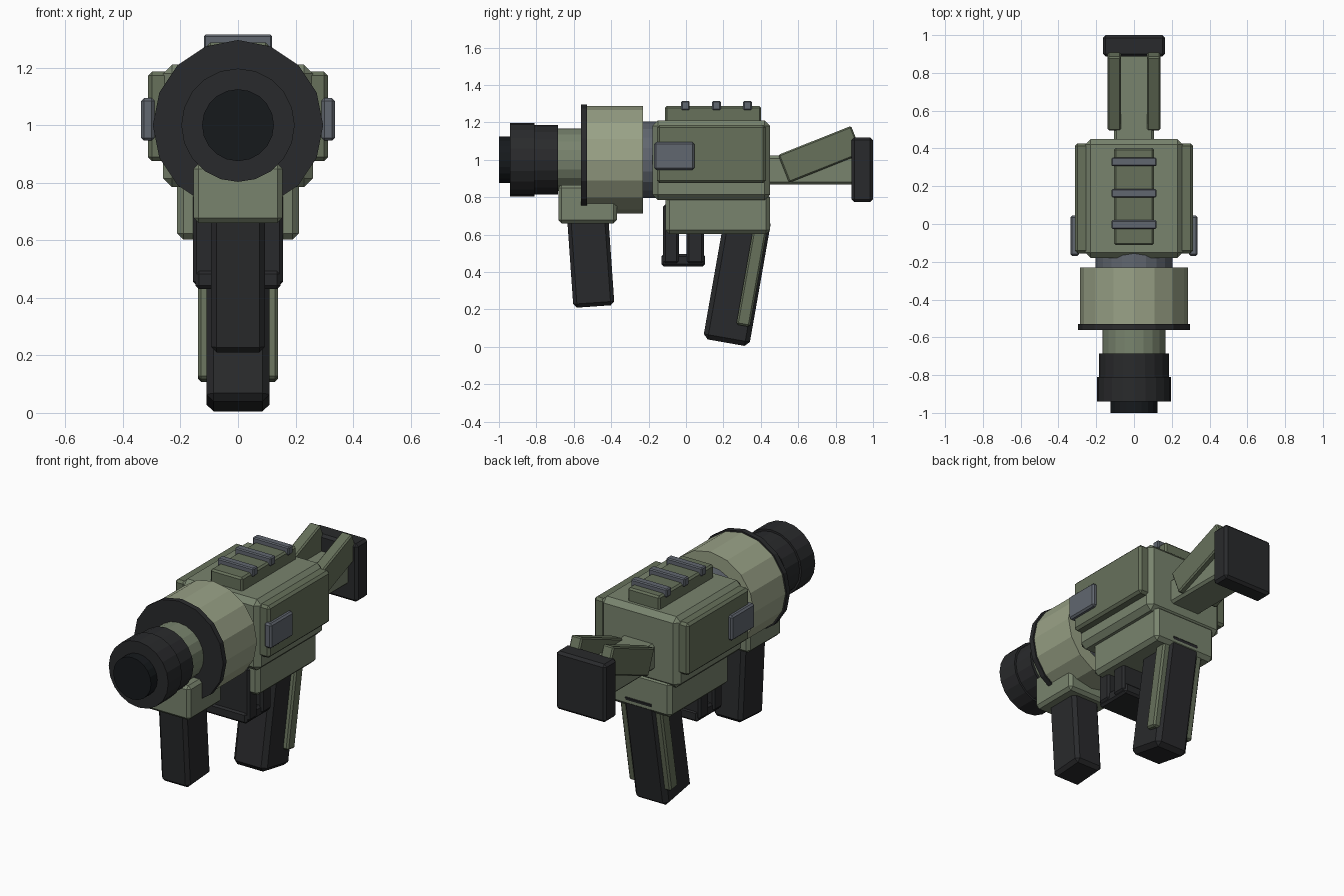
import bpy, bmesh, math
from mathutils import Matrix, Vector

if "Cube" in bpy.data.objects:
    bpy.data.objects.remove(bpy.data.objects["Cube"])


def material(name, rgb):
    m = bpy.data.materials.new(name)
    m.diffuse_color = (*rgb, 1)
    m.use_nodes = True
    m.node_tree.nodes["Principled BSDF"].inputs["Base Color"].default_value = m.diffuse_color
    return m


GREEN = material("olive", (0.19, 0.23, 0.155))
PANEL = material("dark_olive", (0.135, 0.165, 0.105))
LIGHT = material("light_olive", (0.32, 0.36, 0.24))
DARK = material("black_polymer", (0.022, 0.023, 0.025))
BORE = material("bore_black", (0.008, 0.010, 0.012))
STEEL = material("steel", (0.12, 0.135, 0.16))


def finish(name, bm, mat, bevel):
    bmesh.ops.recalc_face_normals(bm, faces=bm.faces)
    mesh = bpy.data.meshes.new(name)
    bm.to_mesh(mesh)
    bm.free()
    mesh.materials.append(mat)
    ob = bpy.data.objects.new(name, mesh)
    bpy.context.collection.objects.link(ob)
    if bevel:
        mod = ob.modifiers.new("chamfer", 'BEVEL')
        mod.width = bevel
        mod.segments = 1
        mod.limit_method = 'ANGLE'
    return ob


def box(name, x, y, z, mat, bevel=0.012, pivot=None, tilt=0, mirror=False):
    """Box from axis ranges; with a pivot, y and z are local to it and tilted about x."""
    bm = bmesh.new()
    size = [r[1] - r[0] for r in (x, y, z)]
    mid = [(r[1] + r[0]) / 2 for r in (x, y, z)]
    bmesh.ops.create_cube(bm, size=1, matrix=Matrix.Translation(mid) @ Matrix.Diagonal((*size, 1)))
    if pivot:
        m = Matrix.Translation((0, *pivot)) @ Matrix.Rotation(math.radians(tilt), 4, 'X')
        bmesh.ops.transform(bm, matrix=m, verts=bm.verts)
    ob = finish(name, bm, mat, bevel)
    if mirror:
        ob.modifiers.new("mirror", 'MIRROR')
    return ob


def tube(name, y0, y1, r, mat, sides=20):
    """Solid cylinder along y on the bore axis, with a vertex at the top."""
    bm = bmesh.new()
    rings = [[bm.verts.new((r * math.sin(a), y, 1 + r * math.cos(a)))
              for a in (2 * math.pi * i / sides for i in range(sides))] for y in (y0, y1)]
    bm.faces.new(rings[0])
    bm.faces.new(rings[1][::-1])
    for i in range(sides):
        j = (i + 1) % sides
        bm.faces.new((rings[0][i], rings[0][j], rings[1][j], rings[1][i]))
    return finish(name, bm, mat, 0)


def sym(w):
    return (-w, w)


# Barrel group
tube("muzzle_tip", -1.0, -0.92, 0.125, BORE)
tube("muzzle_ring", -0.94, -0.81, 0.197, DARK)
tube("muzzle_sleeve", -0.82, -0.685, 0.185, DARK)
tube("barrel_tube", -0.70, -0.54, 0.167, GREEN)
tube("drum_rim", -0.562, -0.53, 0.296, DARK, 16)
tube("drum", -0.54, -0.23, 0.287, LIGHT, 16)
tube("rear_collar", -0.25, -0.12, 0.204, STEEL)

# Receiver
box("receiver", sym(0.26), (-0.18, 0.45), (0.785, 1.21), GREEN, 0.03)
box("lower_receiver", sym(0.212), (-0.11, 0.45), (0.602, 0.82), GREEN, 0.022)
box("side_panel", (0.24, 0.313), (-0.155, 0.427), (0.875, 1.186), PANEL, 0.014, mirror=True)
box("side_block", (0.29, 0.337), (-0.17, 0.045), (0.946, 1.094), STEEL, 0.01, mirror=True)

# Top rail
box("top_rail", sym(0.106), (-0.112, 0.402), (1.19, 1.287), PANEL, 0.01)
for i, y in enumerate((-0.003, 0.163, 0.329)):
    box(f"rail_rib_{i + 1}", sym(0.119), (y - 0.023, y + 0.023), (1.265, 1.315), STEEL, 0.006)

# Stock
box("stock_beam", sym(0.106), (0.42, 0.91), (0.867, 1.022), GREEN, 0.014)
box("stock_strut", (0.069, 0.14), sym(0.21), sym(0.08), PANEL, 0.008, (0.717, 1.029), 21.7, True)
box("butt_pad", sym(0.165), (0.886, 1.0), (0.773, 1.12), DARK, 0.015)

# Front grip
box("grip_mount", sym(0.155), (-0.683, -0.37), (0.66, 0.866), GREEN, 0.018)
box("front_grip", sym(0.094), sym(0.11), (-0.255, 0.25), DARK, 0.02, (-0.510, 0.470), 4)

# Trigger guard
box("guard_front", sym(0.157), (-0.122, -0.038), (0.445, 0.762), DARK, 0.012)
box("guard_rear", sym(0.157), (0.003, 0.095), (0.445, 0.70), DARK, 0.012)
box("guard_base", sym(0.147), (-0.132, 0.102), (0.43, 0.495), DARK, 0.012)

# Rear grip
box("rear_grip", sym(0.11), sym(0.125), sym(0.345), DARK, 0.025, (0.274, 0.362), -10)
box("grip_panel", (0.09, 0.139), (0.037, 0.111), (-0.24, 0.29), PANEL, 0.01, (0.274, 0.362), -10, True)
